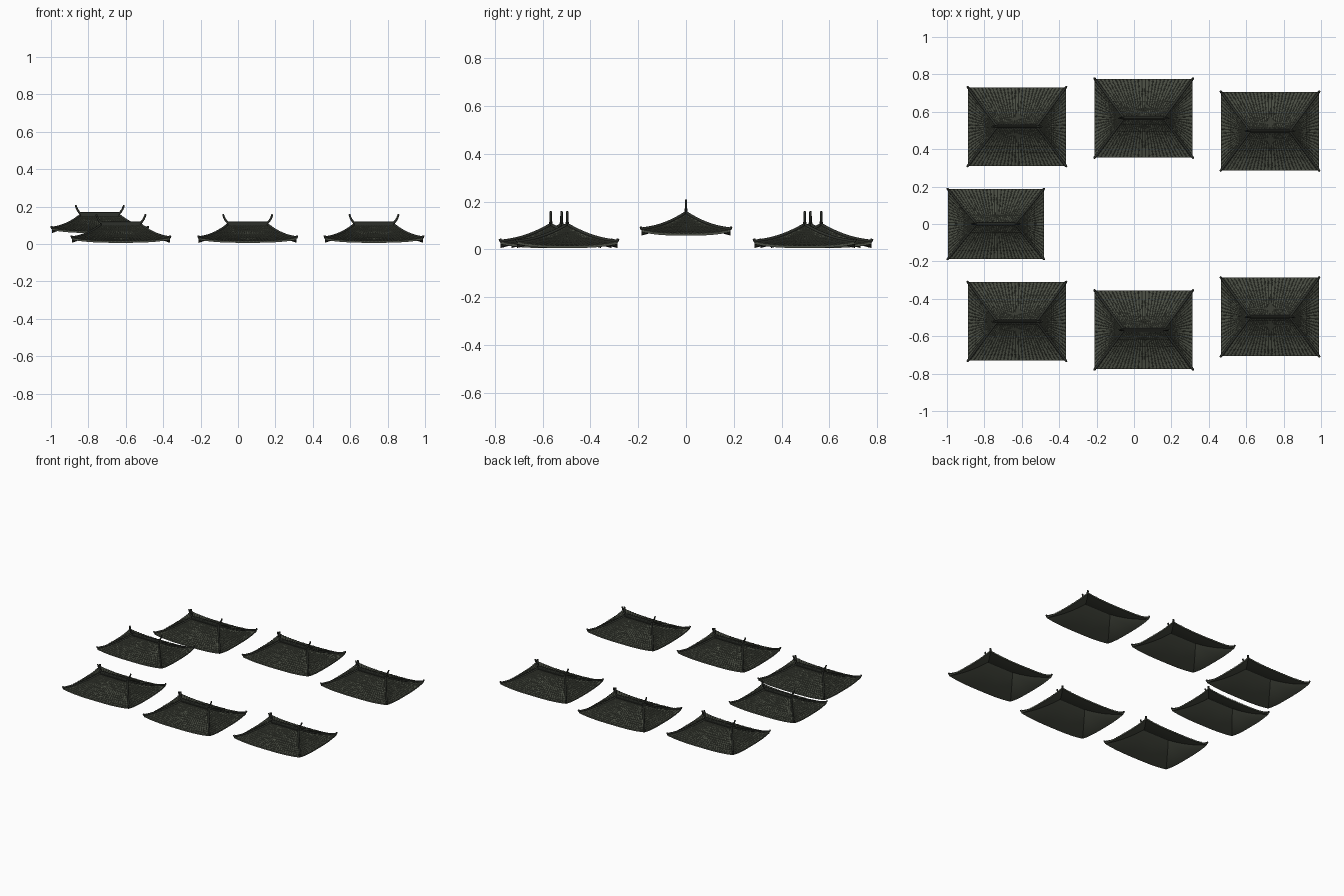
import bpy, bmesh, math
from mathutils import Vector

cube = bpy.data.objects.get("Cube")
if cube:
    bpy.data.objects.remove(cube)

HX, HY, RIDGE = 0.262, 0.21, 0.105   # half length, half depth, half ridge
EAVE, TOP, LIFT, THICK = 0.014, 0.1, 0.016, 0.008
ROWS = 12                             # tile courses up each slope
UP = Vector((0, 0, 1))


def material(name, rgb):
    m = bpy.data.materials.new(name)
    m.use_nodes = True
    m.diffuse_color = (*rgb, 1)
    m.node_tree.nodes["Principled BSDF"].inputs["Base Color"].default_value = (*rgb, 1)
    return m


TILE = material("grey green tile", (0.068, 0.075, 0.056))
DARK = material("dark ridge tile", (0.027, 0.03, 0.024))


def slope(side, u, t):
    """Point on a roof slope: u runs along the eave, t from eave to ridge."""
    z = EAVE + (TOP - EAVE) * (0.55 * t + 0.45 * t * t)
    z += LIFT * abs(u) ** 3 * (1 - t) ** 2
    x, y = HX + (RIDGE - HX) * t, HY * (1 - t)
    if side in "fb":
        return Vector((u * x, -y if side == "f" else y, z))
    return Vector((-x if side == "r" else x, u * y, z))


def finish(name, bm, mat, smooth=False):
    bmesh.ops.recalc_face_normals(bm, faces=bm.faces)
    mesh = bpy.data.meshes.new(name)
    bm.to_mesh(mesh)
    bm.free()
    mesh.materials.append(mat)
    for p in mesh.polygons:
        p.use_smooth = smooth
    return name, mesh


def sweep(bm, path, radii, sides=8, across=None, arc=math.tau):
    """Sweep a round or half-round section along a path of points."""
    closed = arc > 6
    count = sides if closed else sides + 1
    rings = []
    for i, p in enumerate(path):
        d = path[min(i + 1, len(path) - 1)] - path[max(i - 1, 0)]
        a = across or d.cross(UP).normalized()
        b = UP if not closed else a.cross(d).normalized()
        rings.append([bm.verts.new(p + radii[i] * (math.cos(arc * k / sides) * a
                                                   + math.sin(arc * k / sides) * b))
                      for k in range(count)])
    for r, s in zip(rings, rings[1:]):
        for k in range(sides):
            n = (k + 1) % count
            bm.faces.new((r[k], r[n], s[n], s[k]))
    bm.faces.new(rings[0])
    bm.faces.new(rings[-1])


def build_shell():
    bm = bmesh.new()
    n, m = 24, 12
    for side in "fbrl":
        grid = [[bm.verts.new(slope(side, 2 * i / n - 1, j / m)) for i in range(n + 1)]
                for j in range(m + 1)]
        for j in range(m):
            for i in range(n):
                bm.faces.new((grid[j][i], grid[j][i + 1], grid[j + 1][i + 1], grid[j + 1][i]))
    bmesh.ops.remove_doubles(bm, verts=bm.verts, dist=0.0001)
    bmesh.ops.recalc_face_normals(bm, faces=bm.faces)
    # Give the shell its thickness below the tiles
    under = bmesh.ops.duplicate(bm, geom=bm.verts[:] + bm.edges[:] + bm.faces[:])
    pairs = under["vert_map"]
    rim = [e for e in bm.edges if e.is_boundary and e.verts[0] in pairs
           and all(v.co.z >= pairs[v].co.z for v in e.verts)]
    copies = [g for g in under["geom"] if isinstance(g, bmesh.types.BMVert)]
    originals = set(v for v in bm.verts) - set(copies)
    for v in copies:
        v.co.z -= THICK
    for e in rim:
        a, b = e.verts
        if a in originals and b in originals:
            bm.faces.new((a, b, pairs[b], pairs[a]))
    return finish("roof_shell", bm, TILE, False)


def build_ribs():
    bm = bmesh.new()
    for side in "fbrl":
        ribs = 26 if side in "fb" else 20
        across = Vector((1, 0, 0)) if side in "fb" else Vector((0, 1, 0))
        for i in range(ribs):
            u = (2 * i + 1) / ribs - 1
            path, radii = [], []
            for j in range(ROWS):
                for f, r in ((0.0, 0.0043), (0.97, 0.003)):
                    path.append(slope(side, u, (j + f) / ROWS))
                    radii.append(r)
            sweep(bm, path, radii, 4, across, math.pi)
    return finish("tile_ribs", bm, TILE)


def build_courses():
    # Thin overlapping lips across the slopes
    bm = bmesh.new()
    for side in "fbrl":
        for j in range(ROWS):
            n = 16
            strips = [[bm.verts.new(slope(side, 2 * i / n - 1, t) + UP * h)
                       for i in range(n + 1)]
                      for t, h in ((j / ROWS, 0), (j / ROWS, 0.002), ((j + 0.9) / ROWS, 0.0003))]
            for a, b in zip(strips, strips[1:]):
                for i in range(n):
                    bm.faces.new((a[i], a[i + 1], b[i + 1], b[i]))
    bmesh.ops.recalc_face_normals(bm, faces=bm.faces)
    return finish("tile_courses", bm, TILE)


def build_hips():
    bm = bmesh.new()
    for side in "rl":
        for u in (-1, 1):
            path = [slope(side, u, t / 14) + UP * 0.005 for t in range(15)]
            out = (path[0] - path[1]).normalized()
            out.z = 0
            tip = path[0] + out * 0.003 + UP * 0.009
            sweep(bm, [tip] + path, [0.006] + [0.0065] * 15)
    return finish("hip_ridges", bm, DARK, True)


def build_ridge():
    bm = bmesh.new()
    for width, low, high in ((0.026, 0.09, 0.102), (0.016, 0.102, 0.113)):
        box = bmesh.ops.create_cube(bm, size=1)["verts"]
        for v in box:
            v.co = Vector((v.co.x * 2 * RIDGE, v.co.y * width,
                           (low + high) / 2 + v.co.z * (high - low)))
    sweep(bm, [Vector((-RIDGE, 0, 0.113)), Vector((RIDGE, 0, 0.113))], [0.007] * 2)
    return finish("main_ridge", bm, DARK)


def build_horns():
    # Upswept finials at both ridge ends
    bm = bmesh.new()
    for s in (-1, 1):
        path = []
        for k in range(9):
            f = k / 8
            path.append(Vector((s * (0.096 + 0.052 * f - 0.016 * f * f), 0,
                                0.106 + 0.03 * f + 0.023 * f * f)))
        sweep(bm, path, [0.0065 - 0.0015 * k / 8 for k in range(9)], 8, Vector((0, 1, 0)))
    return finish("ridge_horns", bm, DARK, True)


parts = [build_shell(), build_ribs(), build_courses(), build_hips(), build_ridge(), build_horns()]

# Place the seven roofs: three mirrored pairs and one raised end roof
places = [("left", 0.727, 0.497, 0), ("middle", 0.052, 0.566, 0), ("right", -0.626, 0.521, 0)]
roofs = [(f"{n}_{w}", (x, s * y, z), (1, 1, 1)) for n, x, y, z in places
         for w, s in (("back", 1), ("front", -1))]
roofs.append(("raised_end", (-0.739, 0, 0.052), (0.98, 0.89, 0.98)))
for roof, loc, scale in roofs:
    for name, mesh in parts:
        ob = bpy.data.objects.new(f"{roof}_{name}", mesh)
        ob.location, ob.scale = loc, scale
        bpy.context.collection.objects.link(ob)
